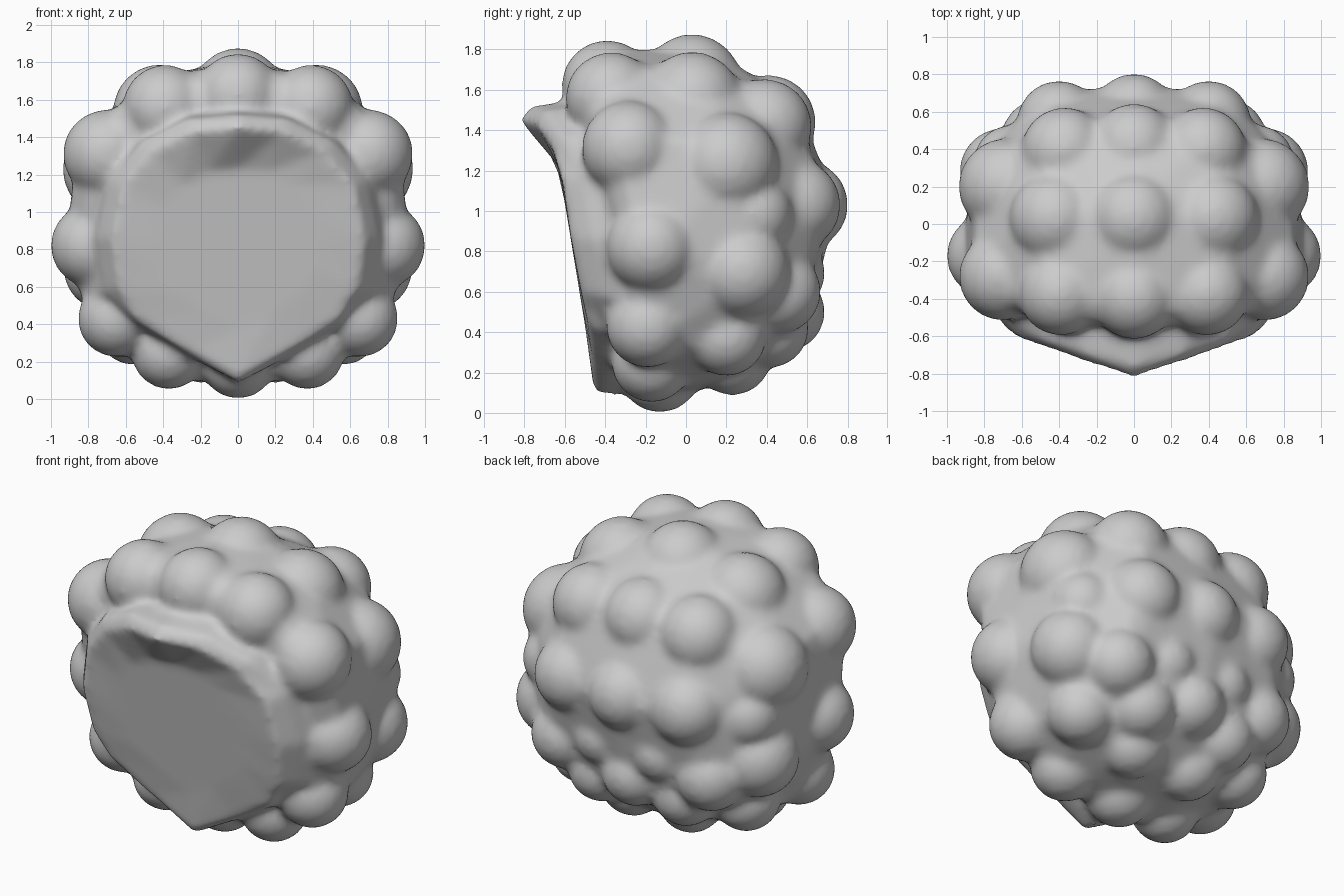
import bpy, bmesh
from mathutils import Matrix, Vector

if "Cube" in bpy.data.objects:
    bpy.data.objects.remove(bpy.data.objects["Cube"])

bm = bmesh.new()

# lumps: x, y, z, radius (mirrored when off centre)
LUMPS = [
    # top
    (0, -.39, 1.62, .228), (.39, -.37, 1.56, .228),
    (0, .03, 1.63, .248), (.42, .03, 1.54, .25),
    # upper sides
    (.70, -.28, 1.31, .238), (.68, .20, 1.23, .26),
    # upper back
    (0, .41, 1.44, .235), (.37, .39, 1.42, .235),
    # middle back
    (0, .58, 1.03, .225), (.40, .54, 1.03, .228), (.66, .33, .98, .20),
    # middle sides
    (.775, -.17, .82, .228), (.70, .28, .70, .235),
    # lower back
    (.20, .50, .69, .19), (.50, .46, .60, .21),
    (0, .49, .50, .20), (.29, .41, .42, .20),
    # lower sides
    (.65, -.19, .43, .208), (.56, .20, .38, .20),
    # underside
    (.37, -.17, .25, .20), (0, -.13, .205, .205), (.20, .23, .28, .195),
]
lumps = LUMPS + [(-x, y, z, r) for x, y, z, r in LUMPS if x > 0]

# inner mass: hull around shrunken lumps, so the valleys stay shallow
tmp = bmesh.new()
bmesh.ops.create_icosphere(tmp, subdivisions=2, radius=1)
dirs = [v.co.copy() for v in tmp.verts]
tmp.free()
for x, y, z, r in lumps:
    k = .66 if z < .9 else .74
    for d in dirs:
        bm.verts.new(Vector((x, y, z)) + d * r * k)
bmesh.ops.convex_hull(bm, input=bm.verts[:])
for v in [v for v in bm.verts if not v.link_faces]:
    bm.verts.remove(v)
bmesh.ops.recalc_face_normals(bm, faces=bm.faces[:])

# curls
for x, y, z, r in lumps:
    bmesh.ops.create_icosphere(bm, subdivisions=3, radius=r,
                               matrix=Matrix.Translation((x, y, z)))

# flat front with the peaked brim: right half of the rim, bottom to top
half = [(0, -.455, .10), (.28, -.46, .26), (.54, -.48, .42), (.64, -.52, .60),
        (.675, -.57, .86), (.62, -.61, 1.14), (.46, -.665, 1.32),
        (.24, -.745, 1.43), (0, -.825, 1.45)]
rim = [Vector(p) for p in half] + [Vector((-x, y, z)) for x, y, z in half[-2:0:-1]]
MID = .84


def scaled(p, k, y):
    return Vector((p.x * k, y, MID + (p.z - MID) * k))


def inner(p):
    # point on the tilted flat plane inside the rim
    q = scaled(p, .64, 0)
    q.y = -.445 - .165 * (q.z - .1)
    return q


def outer(p):
    if p.z < .2:
        return p + Vector((0, .03, -.01))
    return scaled(p, 1.04 if p.z < .5 else 1.11, p.y + (.05 if p.z > 1.2 else .10))


rings = [
    [inner(p) for p in rim],
    rim,
    [outer(p) for p in rim],
    [scaled(p, 1.02 if p.z < .5 else 1.22, -.30) for p in rim],
    [scaled(p, .8, 0) for p in rim],
]
loops = [[bm.verts.new(p) for p in r] for r in rings]
n = len(rim)
faces = [bm.faces.new(loops[0]), bm.faces.new(loops[-1][::-1])]
for a, b in zip(loops, loops[1:]):
    for i in range(n):
        j = (i + 1) % n
        faces.append(bm.faces.new((a[j], a[i], b[i], b[j])))
bmesh.ops.recalc_face_normals(bm, faces=faces)

me = bpy.data.meshes.new("curly_hair")
bm.to_mesh(me)
bm.free()
hair = bpy.data.objects.new("curly_hair", me)
bpy.context.collection.objects.link(hair)

# merge the lumps into one soft skin
rm = hair.modifiers.new("merge", 'REMESH')
rm.mode = 'VOXEL'
rm.voxel_size = 0.022
rm.use_smooth_shade = True
sm = hair.modifiers.new("soften", 'SMOOTH')
sm.factor = 0.5
sm.iterations = 12
